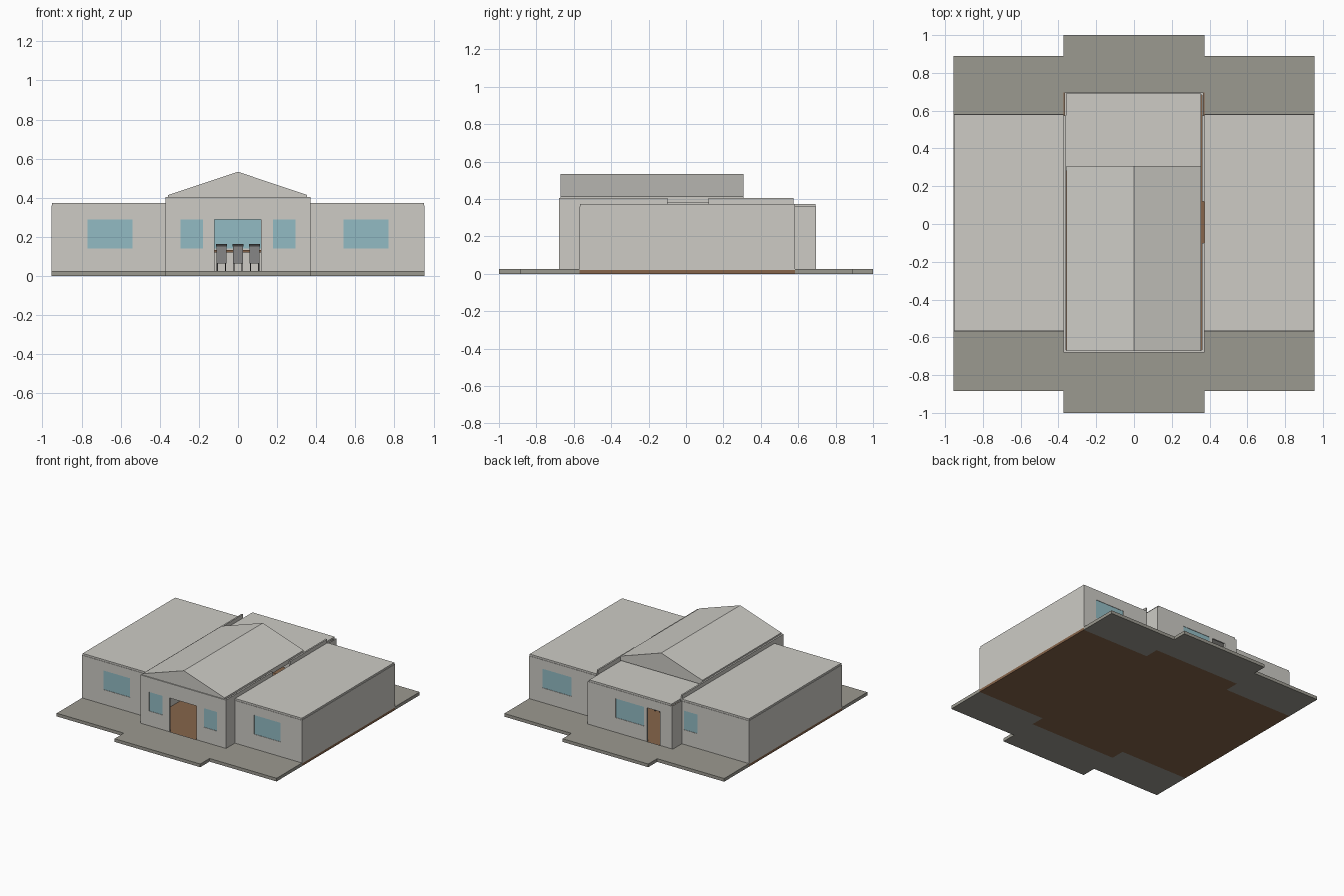
import bpy, bmesh
from mathutils import Vector

if "Cube" in bpy.data.objects:
    bpy.data.objects.remove(bpy.data.objects["Cube"], do_unlink=True)


def material(name, r, g, b):
    m = bpy.data.materials.new(name)
    m.use_nodes = True
    m.diffuse_color = (r, g, b, 1)
    m.node_tree.nodes["Principled BSDF"].inputs["Base Color"].default_value = (r, g, b, 1)
    return m


WALL = material("pale_plaster", 0.61, 0.60, 0.56)
PAVE = material("olive_paving", 0.33, 0.32, 0.28)
WOOD = material("brown_floor", 0.24, 0.13, 0.07)
GLASS = material("blue_glass", 0.29, 0.50, 0.55)
STEEL = material("grey_fabric", 0.24, 0.24, 0.24)
DARK = material("charcoal", 0.05, 0.05, 0.05)


def finish(name, bm, mat):
    bmesh.ops.recalc_face_normals(bm, faces=bm.faces[:])
    me = bpy.data.meshes.new(name)
    bm.to_mesh(me)
    bm.free()
    me.materials.append(mat)
    ob = bpy.data.objects.new(name, me)
    bpy.context.collection.objects.link(ob)
    return ob


def box(name, xs, ys, zs, mat):
    """Box from its three (low, high) ranges."""
    bm = bmesh.new()
    bmesh.ops.create_cube(bm, size=1)
    for v in bm.verts:
        v.co = [(r[0] + r[1]) / 2 + c * abs(r[1] - r[0]) for r, c in zip((xs, ys, zs), v.co)]
    return finish(name, bm, mat)


def prism(name, points, offset, mat):
    """Extrude a flat outline along offset."""
    bm = bmesh.new()
    face = bm.faces.new([bm.verts.new(p) for p in points])
    top = bmesh.ops.extrude_face_region(bm, geom=[face])["geom"]
    bmesh.ops.translate(bm, vec=Vector(offset),
                        verts=[v for v in top if isinstance(v, bmesh.types.BMVert)])
    return finish(name, bm, mat)


def cut(ob, cutter):
    mod = ob.modifiers.new("opening", "BOOLEAN")
    mod.operation, mod.solver, mod.object = "DIFFERENCE", "EXACT", cutter
    bpy.context.view_layer.objects.active = ob
    bpy.ops.object.modifier_apply(modifier=mod.name)
    bpy.data.objects.remove(cutter, do_unlink=True)


T = 0.012            # wall thickness
BASE, EAVE = 0.02, 0.36
ROOF = 0.374         # top of the flat roofs
PARAPET = 0.404
SILL, HEAD = 0.14, 0.29
CX, WX = 0.372, 0.955     # half widths of the hall and of the whole building
WF, WB = -0.57, 0.583     # wing front and back
HF, HB = -0.68, 0.695     # hall front and back


def facade(name, xs, y, top, windows=(), doors=()):
    """Wall along x, with glazed windows and open doorways."""
    ob = box(name, xs, (y, y + T), (BASE, top), WALL)
    for i, w in enumerate(windows):
        cut(ob, box("cutter", w, (y - 0.05, y + 0.05), (SILL, HEAD), WALL))
        box(f"{name}_glass_{i + 1}", w, (y + 0.003, y + 0.009), (SILL, HEAD), GLASS)
    for d in doors:
        cut(ob, box("cutter", d, (y - 0.05, y + 0.05), (0, HEAD), WALL))


# Floors and paving
box("wing_floor", (-WX, WX), (WF, WB), (0, BASE), WOOD)
box("hall_floor_front", (-CX, CX), (HF, WF), (0, BASE), WOOD)
box("hall_floor_back", (-CX, CX), (WB, HB), (0, BASE), WOOD)
for name, wing, hall, edge, end in (("front_terrace", WF, HF, -0.885, -1),
                                    ("back_terrace", WB, HB, 0.89, 1)):
    half = [(CX, hall), (CX, wing), (WX, wing), (WX, edge), (CX, edge), (CX, end)]
    outline = half + [(-x, y) for x, y in reversed(half)]
    prism(name, [(x, y, 0) for x, y in outline], (0, 0, 0.025), PAVE)

# Wings
back_windows = {"left": (0.587, 0.84), "right": (-0.51, -0.39)}
for side, s in (("left", 1), ("right", -1)):
    xs = sorted((s * CX, s * WX))
    window = sorted((s * 0.54, s * 0.77))
    facade(f"{side}_wing_front", xs, WF, EAVE, [window])
    facade(f"{side}_wing_back", xs, WB - T, EAVE, [back_windows[side]])
    box(f"{side}_wing_side", sorted((s * (WX - T), s * WX)), (WF + T, WB - T), (BASE, EAVE), WALL)
    box(f"{side}_wing_roof", sorted((s * CX, s * (WX - 0.003))), (WF + 0.003, WB - 0.003),
        (EAVE, ROOF), WALL)

# Hall walls
facade("hall_front", (-CX, CX), HF, PARAPET, [(-0.295, -0.18), (0.18, 0.295)], [(-0.12, 0.117)])
facade("hall_back", (-CX + 0.005, CX - 0.005), HB - T, EAVE, [(-0.12, 0.125)], [(-0.26, -0.148)])
inner = CX - T
for side, s in (("left", 1), ("right", -1)):
    xs = sorted((s * inner, s * CX))
    wall = box(f"hall_{side}_wall", xs, (HF + T, 0.575), (BASE, PARAPET), WALL)
    if s > 0:
        cut(wall, box("cutter", (0.3, 0.45), (-0.1, 0.12), (0, 0.5), WALL))
    box(f"hall_{side}_rear_wall", sorted((s * inner, s * (CX - 0.005))), (0.575, HB - T),
        (BASE, EAVE), WALL)

# Hall roofs
box("hall_flat_roof", (-inner + 0.001, inner - 0.005), (0.28, HB - 0.003), (EAVE, ROOF), WALL)
eaves = [(-0.358, 0.38), (0.354, 0.38), (0.354, 0.414), (0, 0.533), (-0.358, 0.414)]
prism("gable_roof", [(x, -0.672, z) for x, z in eaves], (0, 0.98, 0), WALL)

# Table and chairs inside the hall
box("table_top", (-0.2, 0.2), (0.25, 0.37), (0.12, 0.132), WOOD)
for x in (-0.19, 0.18):
    for y in (0.26, 0.35):
        box("table_leg", (x, x + 0.01), (y, y + 0.01), (BASE, 0.12), WOOD)
for x in (-0.085, 0, 0.085):
    box("chair_seat", (x - 0.026, x + 0.026), (0.18, 0.235), (0.065, 0.077), STEEL)
    box("chair_back", (x - 0.026, x + 0.026), (0.172, 0.18), (0.065, 0.15), STEEL)
    box("chair_head_rail", (x - 0.028, x + 0.028), (0.17, 0.182), (0.15, 0.163), DARK)
    for dx in (-0.024, 0.018):
        for y in (0.18, 0.228):
            box("chair_leg", (x + dx, x + dx + 0.006), (y, y + 0.006), (BASE, 0.065), DARK)
